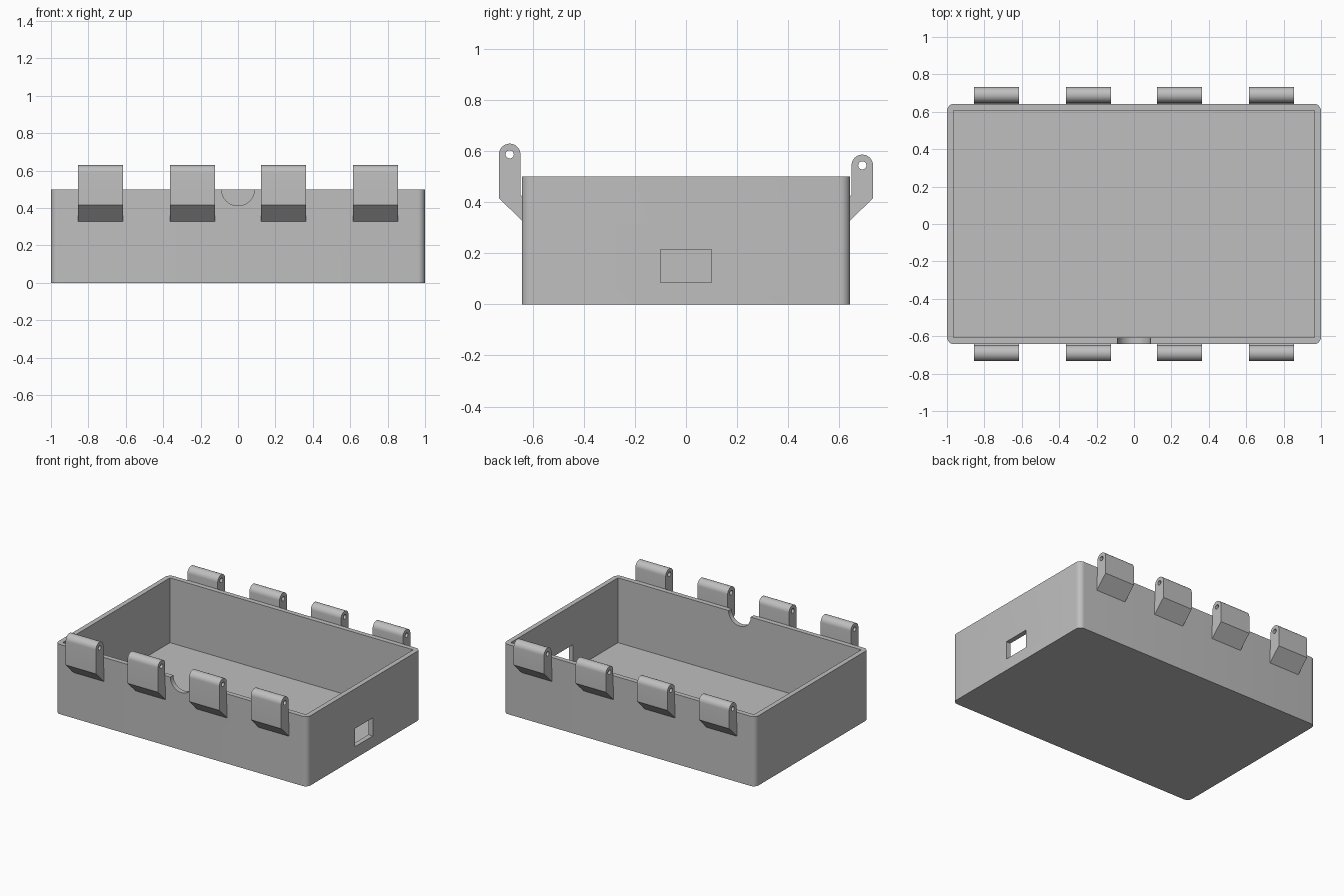
import bpy, bmesh, math
from mathutils import Matrix, Vector

cube = bpy.data.objects.get("Cube")
if cube:
    bpy.data.objects.remove(cube, do_unlink=True)

grey = bpy.data.materials.new("plain grey")
grey.use_nodes = True
colour = (0.52, 0.52, 0.52, 1)
grey.diffuse_color = colour
grey.node_tree.nodes["Principled BSDF"].inputs["Base Color"].default_value = colour

WIDTH, DEPTH, HEIGHT, WALL, CORNER = 2.0, 1.285, 0.5, 0.035, 0.038


def finish(name, bm):
    """Turn a bmesh into a linked object."""
    bmesh.ops.recalc_face_normals(bm, faces=bm.faces)
    mesh = bpy.data.meshes.new(name)
    bm.to_mesh(mesh)
    bm.free()
    mesh.materials.append(grey)
    obj = bpy.data.objects.new(name, mesh)
    bpy.context.collection.objects.link(obj)
    return obj


def prism(name, points, offset):
    """Extrude a closed outline of 3D points along an offset."""
    bm = bmesh.new()
    face = bm.faces.new([bm.verts.new(p) for p in points])
    new = bmesh.ops.extrude_face_region(bm, geom=[face])["geom"]
    bmesh.ops.translate(bm, vec=offset,
                        verts=[v for v in new if isinstance(v, bmesh.types.BMVert)])
    return finish(name, bm)


def box(name, low, high):
    bm = bmesh.new()
    low, high = Vector(low), Vector(high)
    bmesh.ops.create_cube(bm, size=1, matrix=Matrix.Translation((low + high) / 2)
                          @ Matrix.Diagonal((*(high - low), 1)))
    return finish(name, bm)


def rod(name, centre, radius, length, axis, sides=48):
    bm = bmesh.new()
    turn = Matrix.Rotation(math.pi / 2, 4, "Y" if axis == "X" else "X")
    bmesh.ops.create_cone(bm, cap_ends=True, segments=sides, radius1=radius,
                          radius2=radius, depth=length,
                          matrix=Matrix.Translation(centre) @ turn)
    return finish(name, bm)


def cut(target, cutter):
    """Subtract the cutter for good, then drop it."""
    cutter.hide_render = True
    mod = target.modifiers.new("cut", "BOOLEAN")
    mod.operation, mod.solver, mod.object = "DIFFERENCE", "EXACT", cutter
    bpy.context.view_layer.objects.active = target
    bpy.ops.object.modifier_apply(modifier=mod.name)
    bpy.data.objects.remove(cutter, do_unlink=True)


def smooth(obj):
    bpy.ops.object.select_all(action="DESELECT")
    obj.select_set(True)
    bpy.context.view_layer.objects.active = obj
    bpy.ops.object.shade_smooth_by_angle(angle=math.radians(30))


def arc(cx, cy, radius, start, end, steps):
    angles = [math.radians(start + (end - start) * i / steps) for i in range(steps + 1)]
    return [(cx + radius * math.cos(a), cy + radius * math.sin(a)) for a in angles]


# Tray with rounded upright corners and a square-cornered cavity
hx, hy = WIDTH / 2 - CORNER, DEPTH / 2 - CORNER
outline = []
for i, (sx, sy) in enumerate([(1, 1), (-1, 1), (-1, -1), (1, -1)]):
    outline += arc(sx * hx, sy * hy, CORNER, 90 * i, 90 * i + 90, 8)
tray = prism("tray", [(x, y, 0) for x, y in outline], (0, 0, HEIGHT))
ix, iy = WIDTH / 2 - WALL, DEPTH / 2 - WALL
cut(tray, box("cavity_cutter", (-ix, -iy, WALL), (ix, iy, HEIGHT + 0.2)))

# Cable notch in the front rim and window in the left wall
cut(tray, rod("notch_cutter", (0, -DEPTH / 2, HEIGHT), 0.088, 0.2, "Y"))
cut(tray, box("window_cutter", (0.9, -0.1, 0.085), (1.1, 0.1, 0.215)))
smooth(tray)

# Hinge knuckles: the front row stands taller than the back row
LUG_WIDTH, RADIUS, PIN_Y = 0.24, 0.042, 0.69
for row, side, pin_z in (("front", -1, 0.587), ("back", 1, 0.544)):
    profile = arc(PIN_Y, pin_z, RADIUS, 0, 180, 16)
    profile += [(0.648, 0.43), (0.63, 0.41), (0.63, 0.315), (0.732, 0.416)]
    lug = prism(row + "_hinge", [(-LUG_WIDTH / 2, side * y, z) for y, z in profile],
                (LUG_WIDTH, 0, 0))
    cut(lug, rod("pin_cutter", (0, side * PIN_Y, pin_z), 0.016, 0.5, "X", 24))
    smooth(lug)
    for i, x in enumerate((-0.735, -0.244, 0.244, 0.735)):
        part = lug if i == 0 else lug.copy()
        if i:
            bpy.context.collection.objects.link(part)
        part.name = f"{row}_hinge_{i + 1}"
        part.location.x = x
